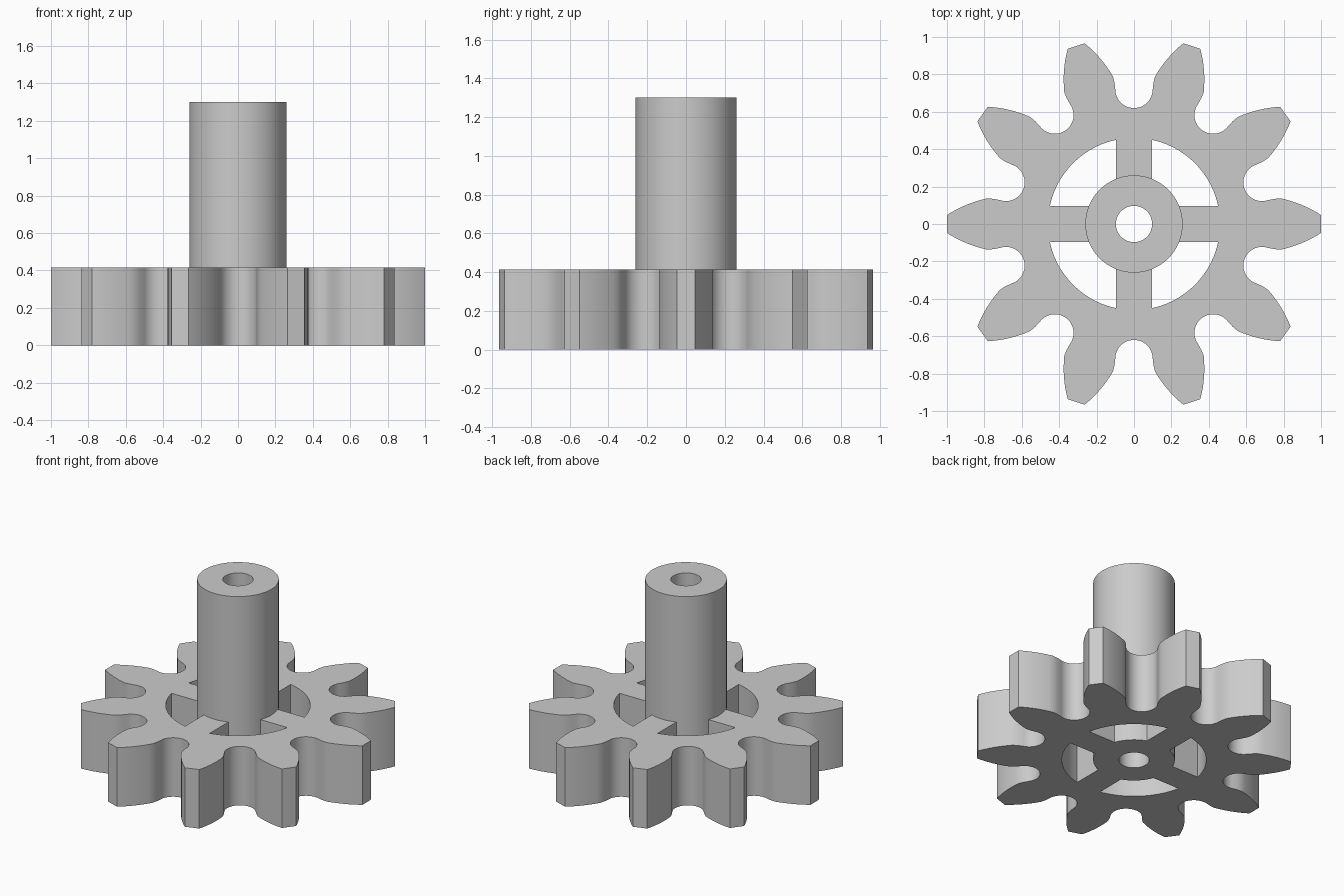
import bpy, bmesh
from math import sin, cos, pi, asin, radians
from mathutils import Vector

cube = bpy.data.objects.get("Cube")
if cube:
    bpy.data.objects.remove(cube)

TEETH = 10
GEAR_TOP, SHAFT_TOP = 0.415, 1.30
BORE_R, SHAFT_R, RIM_R, SPOKE_HALF = 0.097, 0.26, 0.46, 0.095

grey = bpy.data.materials.new("plain grey")
grey.use_nodes = True
colour = (0.6, 0.6, 0.6, 1)
grey.diffuse_color = colour
grey.node_tree.nodes["Principled BSDF"].inputs["Base Color"].default_value = colour


def arc(radius, start, end, steps):
    """Points along an arc, both ends included."""
    angles = [start + (end - start) * i / steps for i in range(steps + 1)]
    return [Vector((radius * cos(a), radius * sin(a))) for a in angles]


def circle(radius, steps=96):
    return arc(radius, 0, 2 * pi, steps)[:-1]


def turned(points, angle):
    return [Vector((p.x * cos(angle) - p.y * sin(angle),
                    p.x * sin(angle) + p.y * cos(angle))) for p in points]


def prism(name, loops, bottom, top, open_bottom=False):
    """Extrude an outline with holes into a solid."""
    bm = bmesh.new()
    edges = []
    for loop in loops:
        verts = [bm.verts.new((p.x, p.y, bottom)) for p in loop]
        edges += [bm.edges.new((verts[i - 1], verts[i])) for i in range(len(verts))]
    bmesh.ops.triangle_fill(bm, edges=edges, use_beauty=True, normal=(0, 0, -1))
    base = bm.faces[:]
    result = bmesh.ops.extrude_face_region(bm, geom=base, use_keep_orig=True)
    moved = [v for v in result["geom"] if isinstance(v, bmesh.types.BMVert)]
    bmesh.ops.translate(bm, verts=moved, vec=(0, 0, top - bottom))
    bmesh.ops.recalc_face_normals(bm, faces=bm.faces[:])
    if open_bottom:
        low = [f for f in bm.faces if all(v.co.z < bottom + 0.001 for v in f.verts)]
        bmesh.ops.delete(bm, geom=low, context='FACES')
    mesh = bpy.data.meshes.new(name)
    bm.to_mesh(mesh)
    bm.free()
    mesh.materials.append(grey)
    obj = bpy.data.objects.new(name, mesh)
    bpy.context.collection.objects.link(obj)
    bpy.ops.object.select_all(action='DESELECT')
    obj.select_set(True)
    bpy.context.view_layer.objects.active = obj
    bpy.ops.object.shade_smooth_by_angle(angle=radians(30))
    return obj


# Half of one gap between teeth, pointing along +x: round root, then curved flank
root = [p + Vector((0.72, 0)) for p in arc(0.1, pi, pi / 2, 12)]
foot, bend, tip = Vector((0.79, 0.113)), Vector((0.896, 0.176)), Vector((0.966, 0.264))
flank = [foot * (1 - t) ** 2 + bend * 2 * t * (1 - t) + tip * t * t
         for t in (i / 8 for i in range(9))]
half = root + [Vector((0.755, 0.104))] + flank
gap = [Vector((p.x, -p.y)) for p in reversed(half[1:])] + half
outline = []
for k in range(TEETH):
    outline += turned(gap, (k + 0.5) * 2 * pi / TEETH)

# One window between two spokes
outer = asin(SPOKE_HALF / RIM_R)
inner = asin(SPOKE_HALF / SHAFT_R)
window = arc(RIM_R, outer, pi / 2 - outer, 20) + arc(SHAFT_R, pi / 2 - inner, inner, 12)
windows = [turned(window, k * pi / 2) for k in range(4)]

# Gear wheel with spokes and bore, and the hollow shaft on top of it
prism("gear_wheel", [outline, circle(BORE_R)] + windows, 0, GEAR_TOP)
prism("hollow_shaft", [circle(SHAFT_R), circle(BORE_R)], GEAR_TOP, SHAFT_TOP, open_bottom=True)
